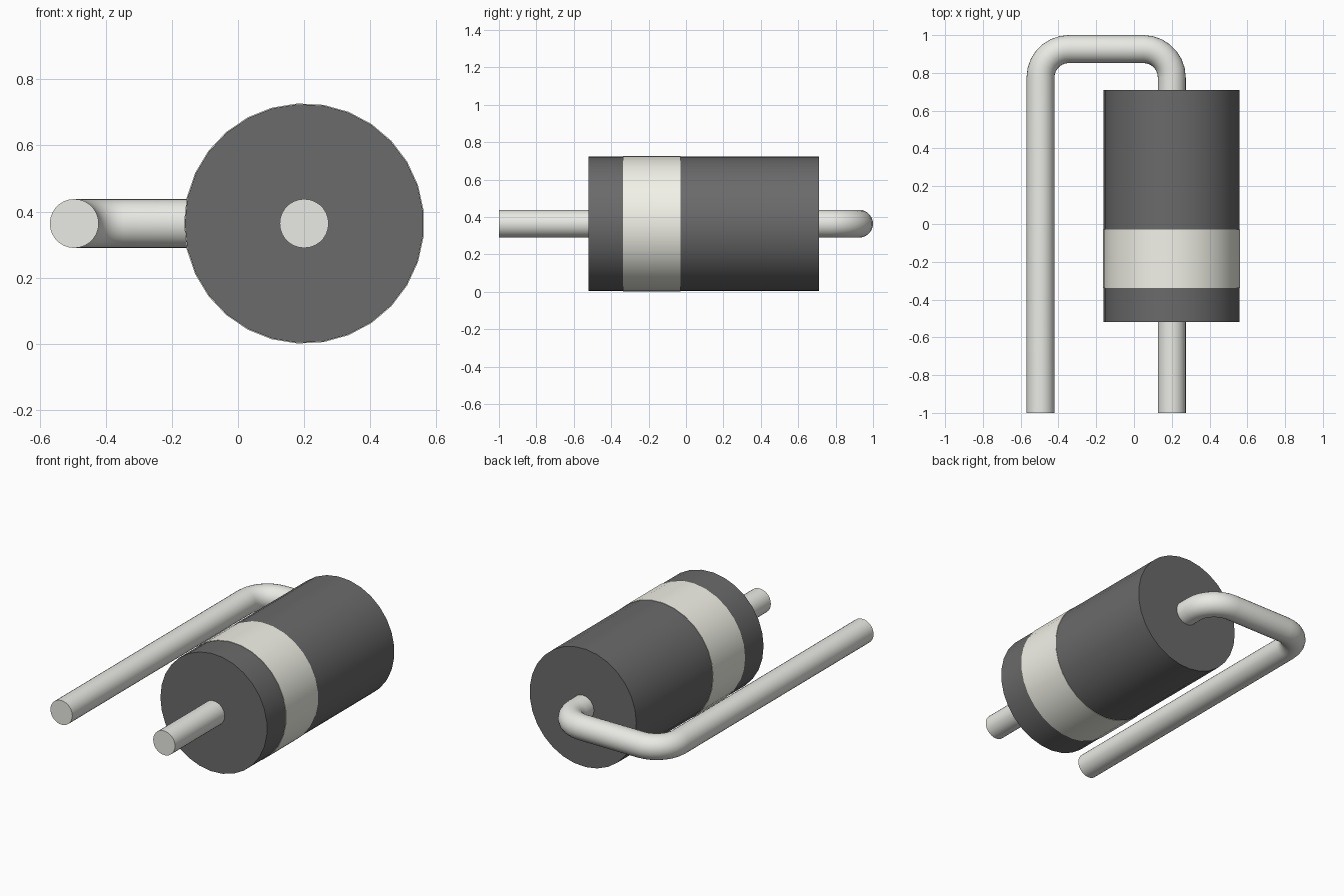
import bpy, bmesh
from math import sin, cos, pi, radians

if "Cube" in bpy.data.objects:
    bpy.data.objects.remove(bpy.data.objects["Cube"])

AXIS_X, AXIS_Z = 0.20, 0.364      # body axis
RETURN_X = -0.495                 # parallel leg of the bent lead
WIRE_R, BEND_R = 0.074, 0.15


def material(name, rgb):
    m = bpy.data.materials.new(name)
    m.diffuse_color = (*rgb, 1)
    m.use_nodes = True
    m.node_tree.nodes["Principled BSDF"].inputs["Base Color"].default_value = m.diffuse_color
    return m


def loft(name, rings, sides, mat, caps=True, phase=0.0):
    """Skin round rings (x, y, angle of in-plane normal, radius)."""
    bm = bmesh.new()
    loops = []
    for x, y, t, r in rings:
        loop = []
        for i in range(sides):
            a = phase + 2 * pi * i / sides
            d = r * cos(a)
            loop.append(bm.verts.new((x + d * cos(t), y + d * sin(t), AXIS_Z + r * sin(a))))
        loops.append(loop)
    for p, q in zip(loops, loops[1:]):
        for i in range(sides):
            j = (i + 1) % sides
            bm.faces.new((p[i], p[j], q[j], q[i]))
    if caps:
        bm.faces.new(loops[0])
        bm.faces.new(loops[-1])
    bmesh.ops.recalc_face_normals(bm, faces=bm.faces)
    mesh = bpy.data.meshes.new(name)
    bm.to_mesh(mesh)
    bm.free()
    mesh.materials.append(mat)
    ob = bpy.data.objects.new(name, mesh)
    bpy.context.collection.objects.link(ob)
    bpy.ops.object.select_all(action='DESELECT')
    ob.select_set(True)
    bpy.context.view_layer.objects.active = ob
    bpy.ops.object.shade_smooth_by_angle(angle=radians(30))
    return ob


dark = material("dark_plastic", (0.148, 0.145, 0.145))
cream = material("band_paint", (0.89, 0.89, 0.81))
metal = material("lead_metal", (0.82, 0.82, 0.78))

# Cylindrical body, one corner pointing to -x
loft("body", [(AXIS_X, y, 0, 0.361) for y in (-0.52, 0.71)], 29, dark, phase=pi)

# Painted band, slightly proud of the body
loft("polarity_band",
     [(AXIS_X, y, 0, r) for y, r in ((-0.338, 0.359), (-0.338, 0.3635),
                                     (-0.03, 0.3635), (-0.03, 0.359))],
     29, cream, caps=False, phase=pi)

# Short straight lead at the front
loft("straight_lead", [(AXIS_X, y, 0, WIRE_R) for y in (-1, -0.51)], 28, metal)

# Long lead: leaves the back, makes two rounded corners, returns to the front
STEPS = 7
cy = 1 - WIRE_R - BEND_R
path = [(AXIS_X, 0.70, 0, WIRE_R)]
for cx, start in ((AXIS_X - BEND_R, 0), (RETURN_X + BEND_R, pi / 2)):
    for k in range(STEPS + 1):
        t = start + pi / 2 * k / STEPS
        path.append((cx + BEND_R * cos(t), cy + BEND_R * sin(t), t, WIRE_R))
path.append((RETURN_X, -1, pi, WIRE_R))
loft("bent_lead", path, 28, metal)
